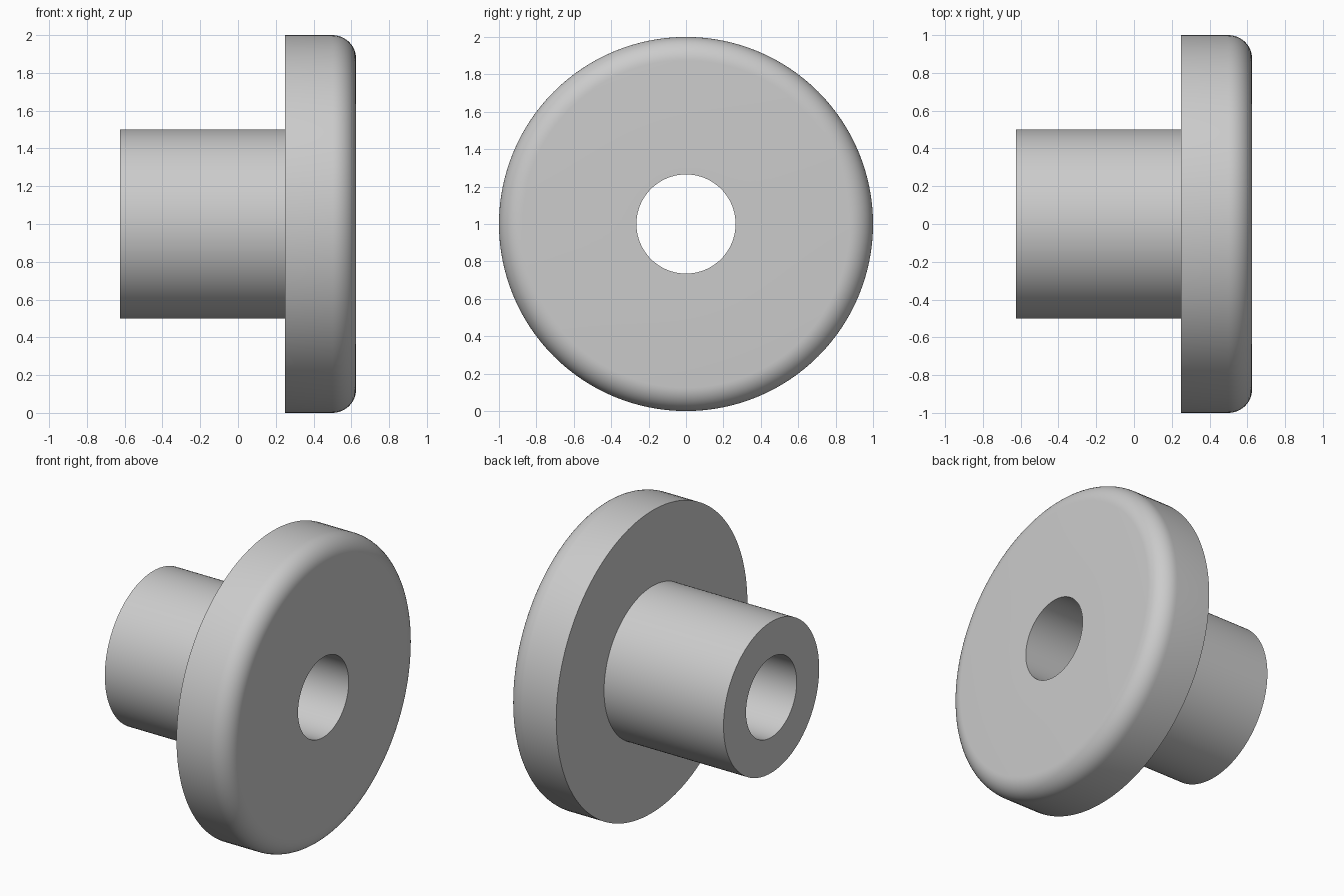
import bpy
import bmesh
from math import sin, cos, pi, radians

cube = bpy.data.objects.get("Cube")
if cube:
    bpy.data.objects.remove(cube, do_unlink=True)

SEGMENTS = 128
AXIS_HEIGHT = 1.0
BORE, HUB, RIM = 0.265, 0.5, 1.0
HUB_END, SHOULDER, FACE = -0.625, 0.25, 0.625
FILLET, FILLET_STEPS = 0.125, 12

grey = bpy.data.materials.new("plain grey")
grey.use_nodes = True
colour = (0.6, 0.6, 0.6, 1)
grey.diffuse_color = colour
grey.node_tree.nodes["Principled BSDF"].inputs["Base Color"].default_value = colour


def revolve(name, profile):
    """Turn a closed (x, radius) profile around the x axis."""
    bm = bmesh.new()
    rings = []
    for i in range(SEGMENTS):
        a = 2 * pi * i / SEGMENTS
        rings.append([bm.verts.new((x, r * cos(a), AXIS_HEIGHT + r * sin(a)))
                      for x, r in profile])
    for i, ring in enumerate(rings):
        following = rings[(i + 1) % SEGMENTS]
        for j in range(len(profile)):
            k = (j + 1) % len(profile)
            bm.faces.new((ring[j], ring[k], following[k], following[j]))
    bmesh.ops.recalc_face_normals(bm, faces=bm.faces)
    mesh = bpy.data.meshes.new(name)
    bm.to_mesh(mesh)
    bm.free()
    mesh.materials.append(grey)
    obj = bpy.data.objects.new(name, mesh)
    bpy.context.collection.objects.link(obj)
    bpy.ops.object.select_all(action="DESELECT")
    obj.select_set(True)
    bpy.context.view_layer.objects.active = obj
    bpy.ops.object.shade_smooth_by_angle(angle=radians(30))
    return obj


# Rounded outer edge of the flange
fillet = []
for i in range(FILLET_STEPS + 1):
    a = pi / 2 * (1 - i / FILLET_STEPS)
    fillet.append((FACE - FILLET + FILLET * cos(a), RIM - FILLET + FILLET * sin(a)))

# Hub, shoulder, flange and through bore in one turned body
revolve("flanged_bushing",
        [(HUB_END, BORE), (HUB_END, HUB), (SHOULDER, HUB), (SHOULDER, RIM)]
        + fillet + [(FACE, BORE)])
